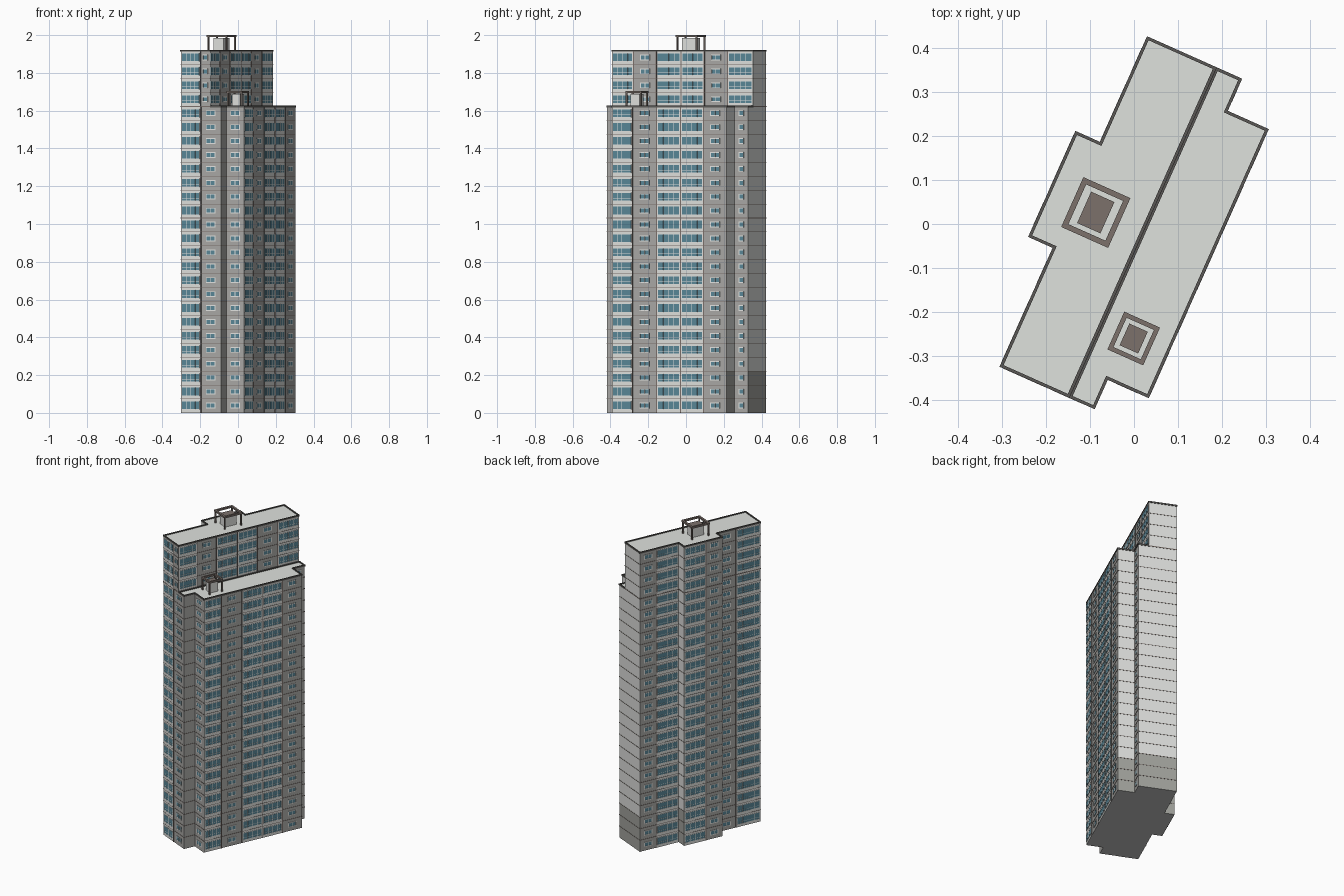
import bpy, bmesh, math
from mathutils import Matrix, Vector

if "Cube" in bpy.data.objects:
    bpy.data.objects.remove(bpy.data.objects["Cube"])

ROT = Matrix.Rotation(math.radians(-24.05), 4, 'Z')
FLOOR = 0.0737
Z_BASE, Z_LOW, Z_TOP = 3 * FLOOR, 22 * FLOOR, 26 * FLOOR


def material(name, rgb):
    m = bpy.data.materials.new(name)
    m.diffuse_color = (*rgb, 1)
    m.use_nodes = True
    m.node_tree.nodes["Principled BSDF"].inputs["Base Color"].default_value = m.diffuse_color
    return m


WALL = material("grey_wall", (0.40, 0.395, 0.38))
LIGHT = material("pale_wall", (0.73, 0.74, 0.72))
BASE = material("dark_base_wall", (0.36, 0.365, 0.34))
ROOF = material("roof_grey", (0.74, 0.76, 0.73))
TRIM = material("brown_trim", (0.20, 0.165, 0.148))
RAIL = material("dark_rail", (0.10, 0.096, 0.09))
GLASS = material("blue_glass", (0.10, 0.24, 0.31))
FRAME = material("white_frame", (0.78, 0.78, 0.76))
UNDER = material("underside_grey", (0.55, 0.55, 0.55))


def finish(bm, name, mats):
    bmesh.ops.recalc_face_normals(bm, faces=bm.faces)
    bm.transform(ROT)
    me = bpy.data.meshes.new(name)
    bm.to_mesh(me)
    bm.free()
    for m in mats:
        me.materials.append(m)
    ob = bpy.data.objects.new(name, me)
    bpy.context.collection.objects.link(ob)
    return ob


def offset(poly, d):
    """Grow or shrink a right-angled counter-clockwise outline."""
    pts = [Vector(p) for p in poly]
    out = []
    for i, p in enumerate(pts):
        a = (p - pts[i - 1]).normalized()
        b = (pts[(i + 1) % len(pts)] - p).normalized()
        out.append(p + d * Vector((a.y + b.y, -a.x - b.x)))
    return out


def loop(bm, pts, z):
    return [bm.verts.new((p.x, p.y, z)) for p in pts]


def ring(bm, poly, outer, inner, z0, z1):
    """Hollow band that follows an outline."""
    o, i = offset(poly, outer), offset(poly, inner)
    loops = [loop(bm, o, z0), loop(bm, o, z1), loop(bm, i, z1), loop(bm, i, z0)]
    n = len(poly)
    for k in range(4):
        a, b = loops[k], loops[(k + 1) % 4]
        for j in range(n):
            bm.faces.new((a[j], a[(j + 1) % n], b[(j + 1) % n], b[j]))


def box(bm, c, size):
    bmesh.ops.create_cube(bm, size=1, matrix=Matrix.Translation(c) @ Matrix.Diagonal((*size, 1)))


# Outlines before the plan is turned: whole block, taller slab, lower roof
BACK = [(-.147, .402), (-.147, .139), (-.208, .139), (-.208, -.125), (-.147, -.125)]
SIDE = [(.09, -.421), (.09, -.348), (.192, -.348), (.192, .322), (.09, .322), (.09, .402)]
FULL = [(-.147, -.421)] + SIDE + BACK
TALL = [(-.147, -.421), (.027, -.421), (.027, .402)] + BACK
LOW = [(.025, -.421)] + SIDE + [(.025, .402)]
INSET = -0.0025

# Bays on each wall edge: (start, end, kind) as fractions of the edge
BACK_BAYS = [[(0, .42, 'small'), (.42, 1, 'big')], None,
             [(0, .57, 'big'), (.57, 1, 'small')], None,
             [(0, .44, 'small'), (.44, 1, 'big')]]
FULL_BAYS = [[(0, .5, 'big'), (.5, 1, 'small')], [], [(0, 1, 'small')],
             [(0, .18, 'big'), (.18, .39, 'small'), (.39, .60, 'big'),
              (.60, .80, 'big'), (.80, 1, 'small')],
             None, [(0, 1, 'narrow')], None] + BACK_BAYS
TALL_BAYS = [[(0, .67, 'big'), (.67, 1, 'narrow')],
             [(0, .155, 'big'), (.155, .315, 'small'), (.315, .49, 'big'),
              (.49, .655, 'big'), (.655, .82, 'small'), (.82, 1, 'big')],
             None] + BACK_BAYS


# Wall bodies: blank walls are pale, or dark in the lowest three storeys
def body(name, poly, bays, z0, z1, blank):
    bm = bmesh.new()
    pts = offset(poly, INSET)
    lo, hi = loop(bm, pts, z0), loop(bm, pts, z1)
    n = len(pts)
    for i in range(n):
        j = (i + 1) % n
        f = bm.faces.new((lo[i], lo[j], hi[j], hi[i]))
        f.material_index = 1 if bays[i] is None else 0
    bm.faces.new(hi).material_index = 2
    bm.faces.new(lo[::-1]).material_index = 3
    finish(bm, name, [WALL, blank, ROOF, UNDER])


body("base_storeys", FULL, FULL_BAYS, 0, Z_BASE, BASE)
body("main_storeys", FULL, FULL_BAYS, Z_BASE, Z_LOW, LIGHT)
body("upper_storeys", TALL, TALL_BAYS, Z_LOW, Z_TOP, LIGHT)

panels, glass, frames, piers, bands, rails = (bmesh.new() for _ in range(6))


def wall_box(bm, wall, s0, s1, z0, z1, depth):
    """Thin plate lying on a wall, from s0 to s1 along it."""
    p, d, nrm = wall
    c = p + d * (s0 + s1) / 2 + nrm * (depth / 2)
    w = s1 - s0
    size = (abs(d.x) * w + abs(nrm.x) * depth, abs(d.y) * w + abs(nrm.y) * depth, z1 - z0)
    box(bm, (c.x, c.y, (z0 + z1) / 2), size)


def window(wall, s0, s1, z0, z1, panes, t, sill):
    wall_box(glass, wall, s0, s1, z0, z1, 0.0018)
    for z in (z0, z1 - t):
        wall_box(frames, wall, s0, s1, z, z + t, 0.0029)
    if sill:
        zt = z0 + (z1 - z0) * 0.3
        wall_box(frames, wall, s0, s1, zt, zt + 0.0015, 0.0025)
    for k in range(panes + 1):
        s = s0 + (s1 - s0 - t) * k / panes
        wall_box(frames, wall, s, s + t, z0 + t, z1 - t, 0.0027)


def facade(poly, bays, first, last):
    pts = offset(poly, INSET)
    za, zb = first * FLOOR, last * FLOOR
    for i, row in enumerate(bays):
        if not row:
            continue
        p, q = pts[i], pts[(i + 1) % len(pts)]
        d = (q - p).normalized()
        wall = (p, d, Vector((d.y, -d.x)))
        length = (q - p).length
        for a, b, kind in row:
            s0, s1 = a * length, b * length
            mid, w = (s0 + s1) / 2, s1 - s0
            # Brown pier at the start of each bay
            if a > 0:
                wall_box(piers, wall, s0 - .0025, s0 + .0025, za, zb, 0.0025)
            if kind == 'big':
                wall_box(panels, wall, s0 + .003, s1 - .003, za, zb, 0.0010)
            for f in range(first, last):
                z = f * FLOOR
                if kind == 'big':
                    window(wall, s0 + .006, s1 - .006, z + .017, z + .062, 4, .0023, True)
                else:
                    half = min(.028, w * .27) if kind == 'small' else min(.015, w * .27)
                    window(wall, mid - half, mid + half, z + .024, z + .054,
                           2 if kind == 'small' else 1, .0045, False)


facade(FULL, FULL_BAYS, 0, 22)
facade(TALL, TALL_BAYS, 22, 26)

# Thin band at every floor line
for f in range(1, 26):
    h = .003 if f == 22 else .0014
    ring(bands, FULL if f < 22 else TALL, -.0010, -.006, f * FLOOR - h, f * FLOOR + h)

# Roof edge rails
ring(rails, LOW, 0, -.007, Z_LOW - .004, Z_LOW + .006)
ring(rails, TALL, 0, -.007, Z_TOP - .004, Z_TOP + .006)

finish(panels, "bay_panels", [LIGHT])
finish(glass, "window_glass", [GLASS])
finish(frames, "window_frames", [FRAME])
finish(piers, "bay_piers", [TRIM])
finish(bands, "floor_bands", [TRIM])
finish(rails, "roof_rails", [RAIL])


# Rooftop stair hut under an open square frame on four posts
def rooftop(name, u, v, w, l, hut_w, hut_l, z0, z1, beam):
    bm = bmesh.new()
    hw, hl = w / 2, l / 2
    ring(bm, [(u - hw, v - hl), (u + hw, v - hl), (u + hw, v + hl), (u - hw, v + hl)],
         0, -beam, z1 - .011, z1)
    for sx in (-1, 1):
        for sy in (-1, 1):
            box(bm, (u + sx * (hw - beam / 2), v + sy * (hl - beam / 2), (z0 + z1 - .011) / 2),
                (.008, .008, z1 - .011 - z0))
    finish(bm, name + "_frame", [TRIM])
    bm = bmesh.new()
    top = z1 - .016
    box(bm, (u, v, (z0 + top) / 2), (hut_w, hut_l, top - z0))
    bm.normal_update()
    for f in bm.faces:
        f.material_index = 1 if f.normal.z > 0.5 else 0
    finish(bm, name + "_hut", [LIGHT, TRIM])


rooftop("tall_roof", -.09, -.0116, .117, .124, .058, .078, Z_TOP, 2.0, .0125)
rooftop("low_roof", .1055, -.238, .089, .094, .046, .054, Z_LOW, 1.705, .0105)
